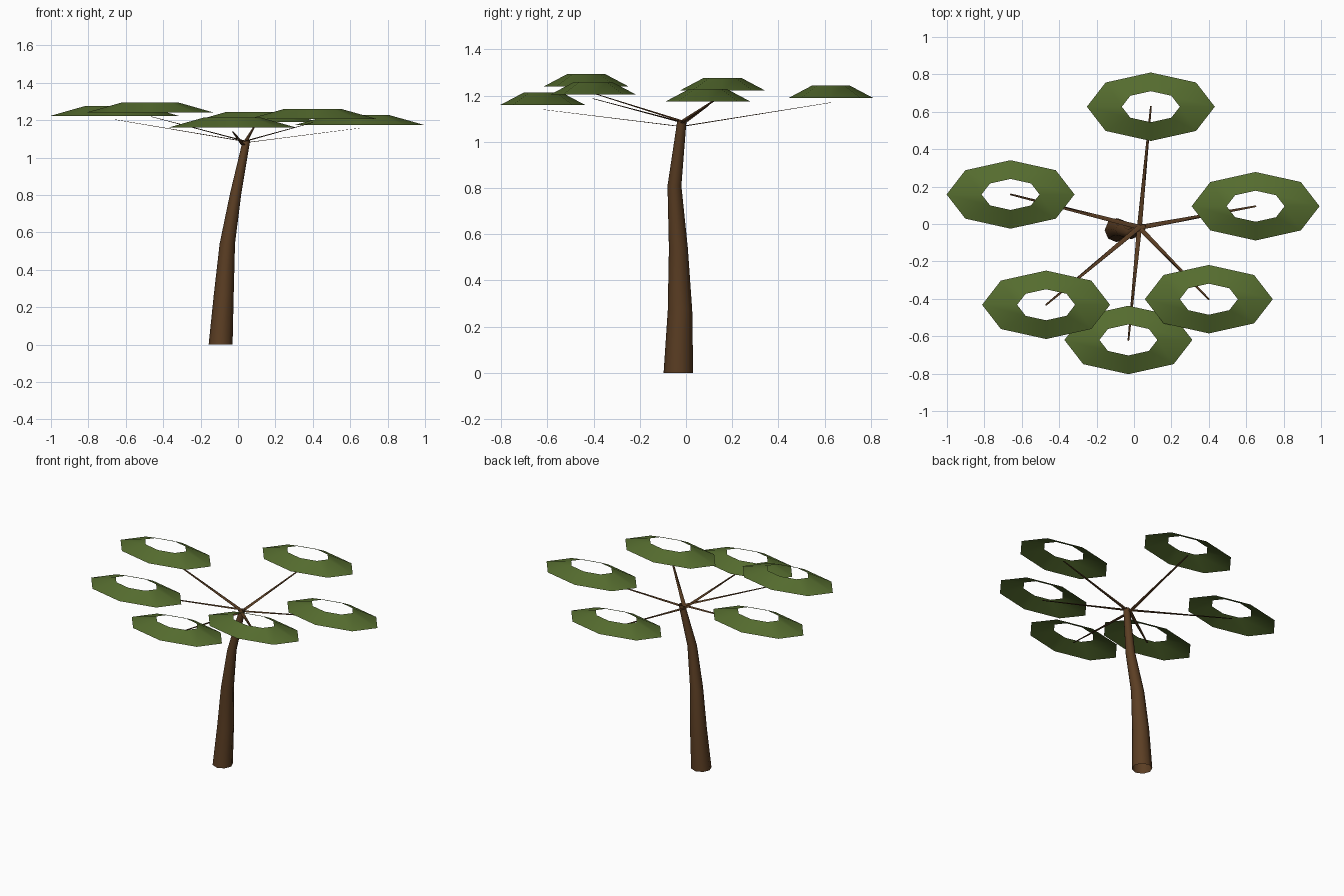
import bpy
import math

if "Cube" in bpy.data.objects:
    bpy.data.objects.remove(bpy.data.objects["Cube"])


def material(name, rgb):
    m = bpy.data.materials.new(name)
    m.diffuse_color = (*rgb, 1.0)
    m.use_nodes = True
    m.node_tree.nodes["Principled BSDF"].inputs["Base Color"].default_value = m.diffuse_color
    return m


bark = material("bark brown", (0.105, 0.048, 0.017))
leaf = material("leaf olive green", (0.091, 0.150, 0.028))


def tube(name, rings, sides, mat):
    """Open tube through horizontal rings given as (x, y, z, rx, ry)."""
    verts, faces = [], []
    for x, y, z, rx, ry in rings:
        for i in range(sides):
            a = 2 * math.pi * i / sides
            verts.append((x + rx * math.cos(a), y + ry * math.sin(a), z))
    for r in range(len(rings) - 1):
        for i in range(sides):
            j = (i + 1) % sides
            a, b = r * sides, (r + 1) * sides
            faces.append((a + i, a + j, b + j, b + i))
    mesh = bpy.data.meshes.new(name)
    mesh.from_pydata(verts, [], faces)
    mesh.materials.append(mat)
    for p in mesh.polygons:
        p.use_smooth = True
    obj = bpy.data.objects.new(name, mesh)
    bpy.context.collection.objects.link(obj)
    return obj


# Leaning, tapering trunk
trunk = [(-0.093, -0.033, 0.0, 0.064), (-0.076, -0.026, 0.27, 0.053),
         (-0.057, -0.033, 0.54, 0.041), (-0.012, -0.050, 0.81, 0.030),
         (0.045, -0.018, 1.09, 0.020)]
tube("trunk", [(x, y, z, r, r) for x, y, z, r in trunk], 8, bark)

# Branch and leaf pad pairs: pad x, y, base z, branch start z, branch tip z
pads = [(0.09, 0.627, 1.190, 1.067, 1.170),
        (-0.66, 0.158, 1.223, 1.087, 1.203),
        (0.65, 0.095, 1.175, 1.078, 1.157),
        (0.40, -0.402, 1.206, 1.085, 1.187),
        (-0.03, -0.620, 1.160, 1.066, 1.140),
        (-0.47, -0.432, 1.240, 1.090, 1.220)]

for n, (x, y, z, z0, z1) in enumerate(pads, 1):
    # Thin branch
    tube(f"branch_{n}", [(0.028, -0.018, z0, 0.014, 0.014),
                         (x, y, z1, 0.005, 0.005)], 5, bark)
    # Flattened leaf pad, open in the middle
    tube(f"leaf_pad_{n}", [(x, y, z, 0.342, 0.183),
                           (x, y, z + 0.053, 0.155, 0.083)], 8, leaf)
